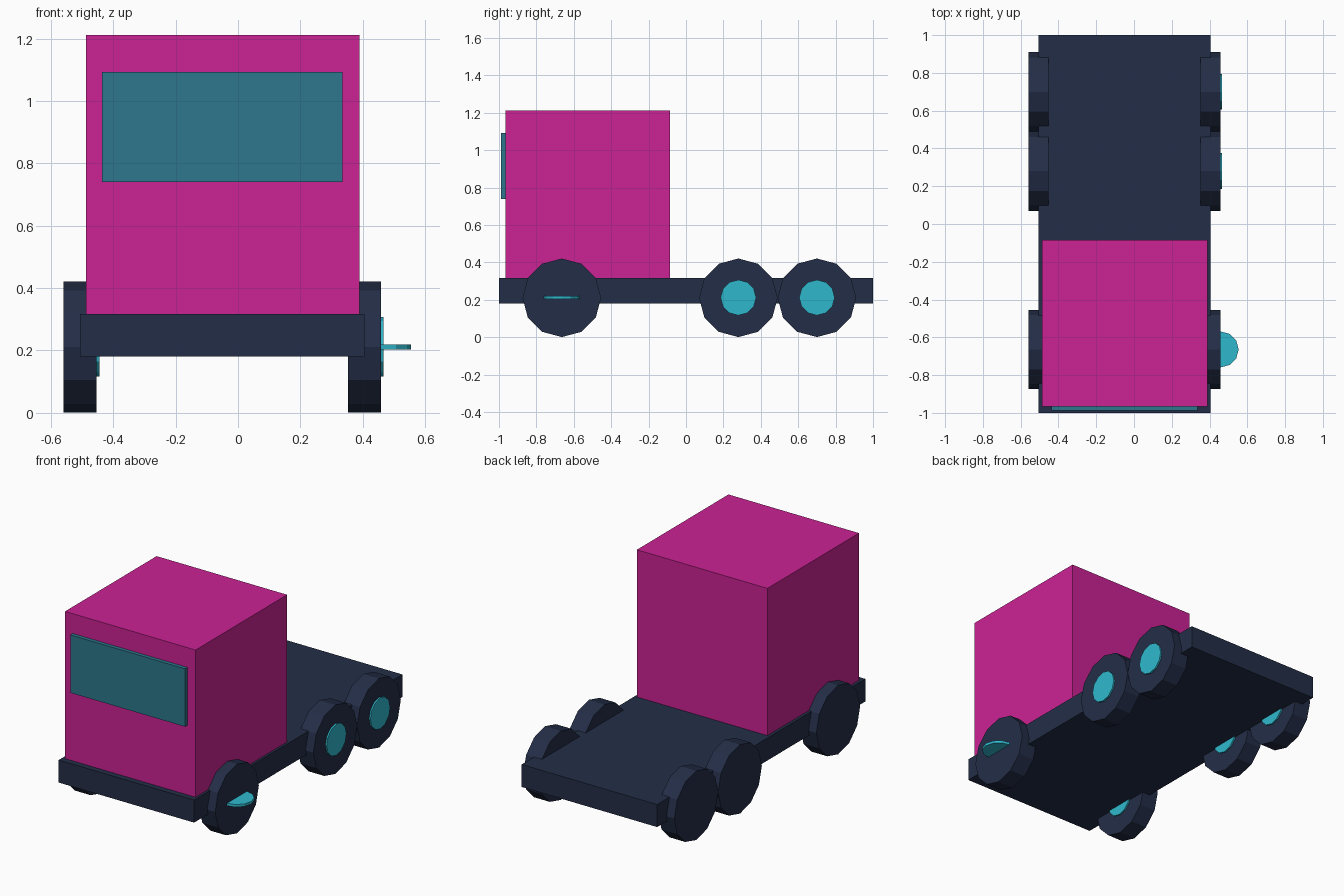
import bpy
from math import pi

cube = bpy.data.objects.get("Cube")
if cube:
    bpy.data.objects.remove(cube, do_unlink=True)


def material(name, rgb):
    m = bpy.data.materials.new(name)
    m.use_nodes = True
    m.diffuse_color = (*rgb, 1)
    m.node_tree.nodes["Principled BSDF"].inputs["Base Color"].default_value = (*rgb, 1)
    return m


navy = material("navy", (0.017, 0.027, 0.063))
magenta = material("magenta", (0.6, 0.016, 0.3))
teal = material("teal_glass", (0.026, 0.185, 0.265))
cyan = material("cyan", (0.028, 0.485, 0.617))


def finish(name, mat):
    ob = bpy.context.object
    ob.name = name
    ob.data.materials.append(mat)
    return ob


def box(name, lo, hi, mat):
    """Axis-aligned box between two corners."""
    centre = [(a + b) / 2 for a, b in zip(lo, hi)]
    bpy.ops.mesh.primitive_cube_add(size=1, location=centre)
    ob = finish(name, mat)
    ob.scale = [b - a for a, b in zip(lo, hi)]
    bpy.ops.object.transform_apply(location=False, rotation=False, scale=True)


def disc(name, centre, radius, depth, mat, upright=True):
    """Twelve-sided disc, with its axle along x when upright."""
    bpy.ops.mesh.primitive_cylinder_add(
        vertices=12, radius=radius, depth=depth, location=centre,
        rotation=(0, pi / 2 if upright else 0, 0))
    finish(name, mat)


# Body
box("chassis", (-0.506, -1, 0.18), (0.405, 1, 0.317), navy)
box("cab", (-0.488, -0.965, 0.317), (0.39, -0.085, 1.212), magenta)
box("windshield", (-0.436, -0.988, 0.74), (0.335, -0.96, 1.092), teal)

# Wheels, each with a hubcap on its +x face
AXLE_Z = 0.211
for row, y in (("front", -0.664), ("middle", 0.28), ("rear", 0.7)):
    for side, x in (("right", -0.506), ("left", 0.405)):
        disc(f"{row}_{side}_wheel", (x, y, AXLE_Z), 0.21, 0.106, navy)
        # The front left hubcap lies flat
        flat = row == "front" and side == "left"
        disc(f"{row}_{side}_hubcap", (x + 0.054, y, AXLE_Z + 0.001),
             0.095, 0.016, cyan, upright=not flat)
